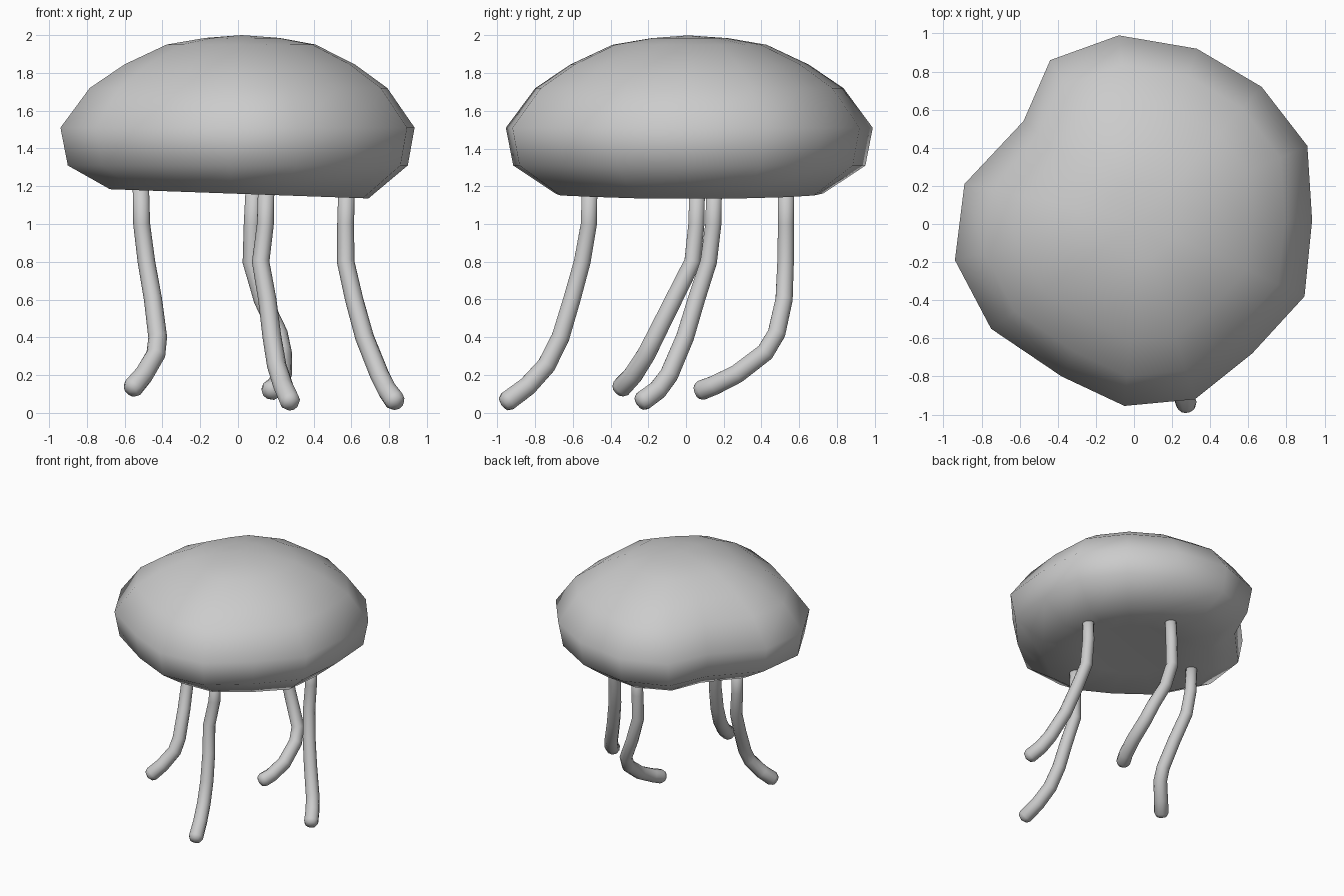
import bpy, bmesh
from mathutils import Vector

if "Cube" in bpy.data.objects:
    bpy.data.objects.remove(bpy.data.objects["Cube"])

# Rim outline of the bell seen from above, with the dent at back left
RIM = [(-.08, .99), (.33, .92), (.67, .72), (.91, .41), (.935, .02), (.895, -.38),
       (.62, -.68), (.32, -.92), (-.05, -.955), (-.38, -.80), (-.75, -.55),
       (-.94, -.19), (-.89, .21), (-.58, .54), (-.44, .86)]
# Rings of the bell: scale, height, sideways tilt, share of the dent kept
RINGS = [(.21, 1.985, 0, .3), (.42, 1.95, 0, .4), (.65, 1.845, 0, .6), (.84, 1.72, 0, .8),
         (1, 1.51, 0, 1), (.96, 1.31, 0, 1), (.73, 1.16, -.025, 1),
         (.4, 1.175, -.025, .8)]


def finish(name, bm):
    bmesh.ops.recalc_face_normals(bm, faces=bm.faces)
    for f in bm.faces:
        f.smooth = True
    mesh = bpy.data.meshes.new(name)
    bm.to_mesh(mesh)
    bm.free()
    ob = bpy.data.objects.new(name, mesh)
    bpy.context.collection.objects.link(ob)
    return ob


def bridge(bm, a, b):
    n = len(a)
    for i in range(n):
        bm.faces.new((a[i], a[(i + 1) % n], b[(i + 1) % n], b[i]))


def fan(bm, ring, point):
    v = bm.verts.new(point)
    for i in range(len(ring)):
        bm.faces.new((ring[i], ring[(i + 1) % len(ring)], v))


# Bell
bm = bmesh.new()
loops = []
for scale, z, tilt, dent in RINGS:
    loop = []
    for i, (x, y) in enumerate(RIM):
        p = Vector((x, y))
        if i == 13:
            p = p.normalized() * (p.length * dent + .95 * (1 - dent))
        p = p * scale + Vector((.03, .02)) * (1 - scale)
        loop.append(bm.verts.new((p.x, p.y, z + tilt * p.x / .7)))
    loops.append(loop)
for a, b in zip(loops, loops[1:]):
    bridge(bm, a, b)
fan(bm, loops[0], (.02, .01, 2.0))
fan(bm, loops[-1], (.02, 0, 1.185))
finish("bell", bm)


# Tentacles: bent tubes with a slightly thicker rounded tip
def tentacle(name, path, r0=.043, r1=.055, sides=10):
    pts = [Vector(p) for p in path]
    end = (pts[-1] - pts[-2]).normalized()
    n = len(pts)
    stations = [(p, r0 + (r1 - r0) * (i / (n - 1))) for i, p in enumerate(pts)]
    stations.append((pts[-1] + end * .028, r1 * .75))
    bm = bmesh.new()
    loops = []
    for i, (p, r) in enumerate(stations):
        before = stations[max(i - 1, 0)][0]
        after = stations[min(i + 1, n)][0]
        t = (after - before).normalized()
        u = t.cross(Vector((1, 0, 0))).normalized()
        w = t.cross(u)
        m = bmesh.ops.create_circle(bm, segments=sides, radius=r)["verts"]
        for v in m:
            v.co = p + u * v.co.x + w * v.co.y
        loops.append(m)
    for a, b in zip(loops, loops[1:]):
        bridge(bm, a, b)
    fan(bm, loops[0], pts[0])
    fan(bm, loops[-1], pts[-1] + end * .042)
    finish(name, bm)


tentacle("front_tentacle", [(.15, -.51, 1.22), (.145, -.515, 1.0), (.12, -.55, .8),
                            (.155, -.605, .6), (.18, -.665, .4), (.205, -.74, .25),
                            (.24, -.84, .14), (.275, -.945, .062)])
tentacle("right_tentacle", [(.575, .15, 1.22), (.57, .145, 1.0), (.57, .12, .8),
                            (.615, .055, .6), (.67, -.005, .4), (.75, -.09, .2),
                            (.79, -.15, .12), (.83, -.225, .065)])
tentacle("left_tentacle", [(-.515, .06, 1.22), (-.51, .055, 1.0), (-.485, .035, .8),
                           (-.45, -.065, .6), (-.425, -.165, .4), (-.435, -.21, .31),
                           (-.5, -.28, .2), (-.555, -.34, .135)])
tentacle("back_tentacle", [(.085, .53, 1.22), (.075, .53, 1.0), (.07, .528, .8),
                           (.13, .52, .6), (.215, .48, .42), (.235, .42, .32),
                           (.235, .27, .205), (.205, .15, .145), (.175, .085, .12)])
